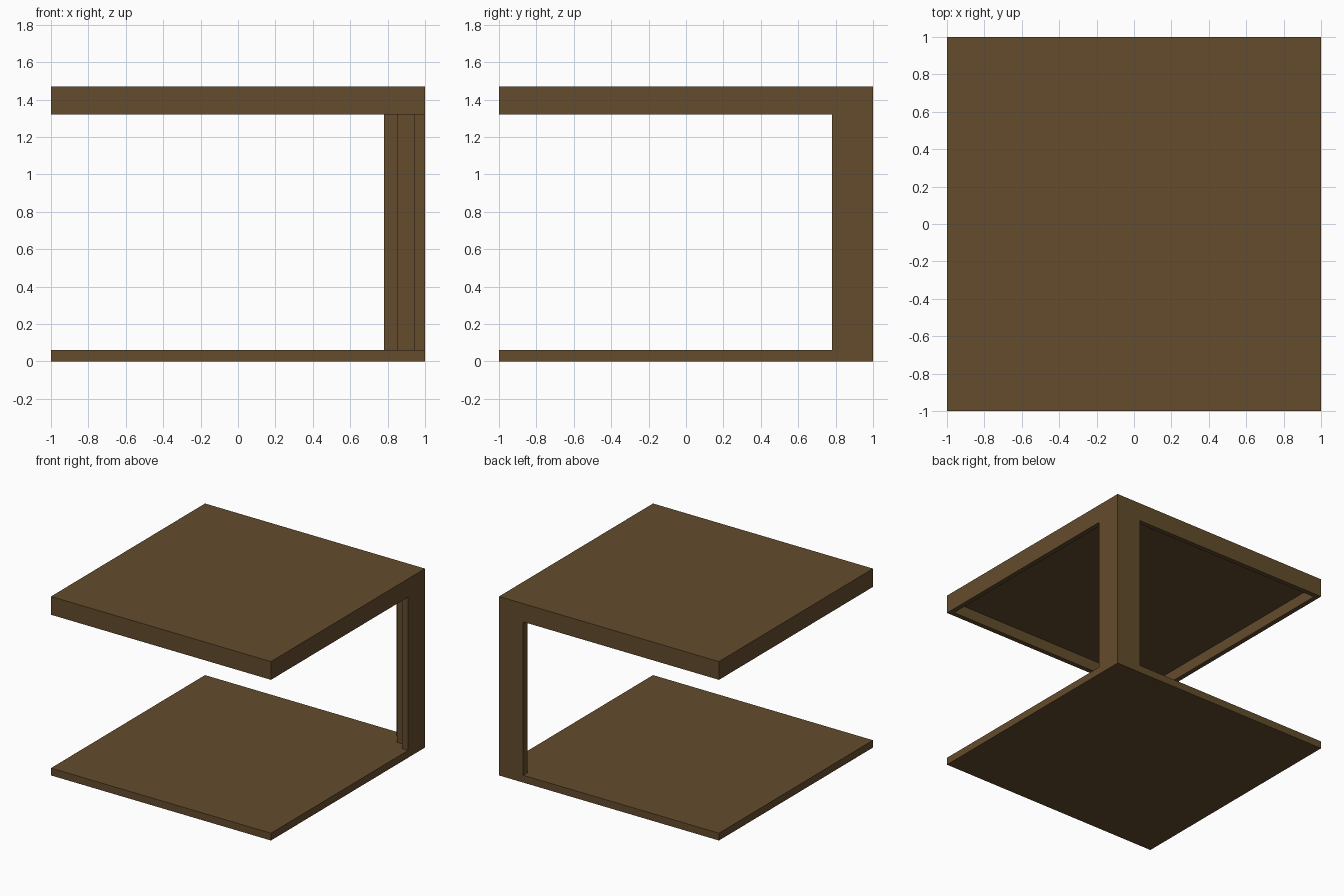
import bpy
import bmesh
from mathutils import Vector

if "Cube" in bpy.data.objects:
    bpy.data.objects.remove(bpy.data.objects["Cube"], do_unlink=True)

BASE_TOP, RIM_BOTTOM, CEILING, TOP = 0.06, 1.32, 1.41, 1.47
WALL = 0.055          # thickness of the rim and of the post flanges
INNER = 1 - WALL

# Dark brown finish
brown = bpy.data.materials.new("dark_brown")
brown.use_nodes = True
color = (0.125, 0.072, 0.026, 1)
brown.diffuse_color = color
shader = brown.node_tree.nodes["Principled BSDF"]
shader.inputs["Base Color"].default_value = color
shader.inputs["Roughness"].default_value = 0.8


def prism(name, outline, z0, z1, recess=None):
    """Extrude a flat outline upward; optionally hollow out its underside."""
    bm = bmesh.new()
    bottom = bm.faces.new([bm.verts.new((x, y, z0)) for x, y in outline])
    raised = bmesh.ops.extrude_face_region(bm, geom=[bottom], use_keep_orig=True)
    verts = [v for v in raised["geom"] if isinstance(v, bmesh.types.BMVert)]
    bmesh.ops.translate(bm, verts=verts, vec=(0, 0, z1 - z0))
    bmesh.ops.recalc_face_normals(bm, faces=bm.faces[:])
    if recess:
        bmesh.ops.inset_region(bm, faces=[bottom], thickness=WALL)
        pocket = bmesh.ops.extrude_face_region(bm, geom=[bottom])
        verts = [v for v in pocket["geom"] if isinstance(v, bmesh.types.BMVert)]
        bmesh.ops.translate(bm, verts=verts, vec=Vector((0, 0, recess)))
        if bottom.is_valid:
            bmesh.ops.delete(bm, geom=[bottom], context="FACES_ONLY")
        bmesh.ops.recalc_face_normals(bm, faces=bm.faces[:])
    mesh = bpy.data.meshes.new(name)
    bm.to_mesh(mesh)
    bm.free()
    mesh.materials.append(brown)
    obj = bpy.data.objects.new(name, mesh)
    bpy.context.collection.objects.link(obj)
    return obj


def square(a, b):
    return [(a, a), (b, a), (b, b), (a, b)]


# Base plate and the top with its hollow underside
prism("base_plate", square(-1, 1), 0, BASE_TOP)
prism("table_top", square(-1, 1), RIM_BOTTOM, TOP, recess=CEILING - RIM_BOTTOM)

# L-shaped corner post at the back left
flange = 0.78
angle = [(flange, 1), (flange, INNER), (INNER, INNER),
         (INNER, flange), (1, flange), (1, 1)]
prism("corner_post", angle, BASE_TOP, RIM_BOTTOM)

# Square column nested inside the corner post, reaching the ceiling of the top
prism("inner_column", square(0.85, INNER), BASE_TOP, CEILING)
